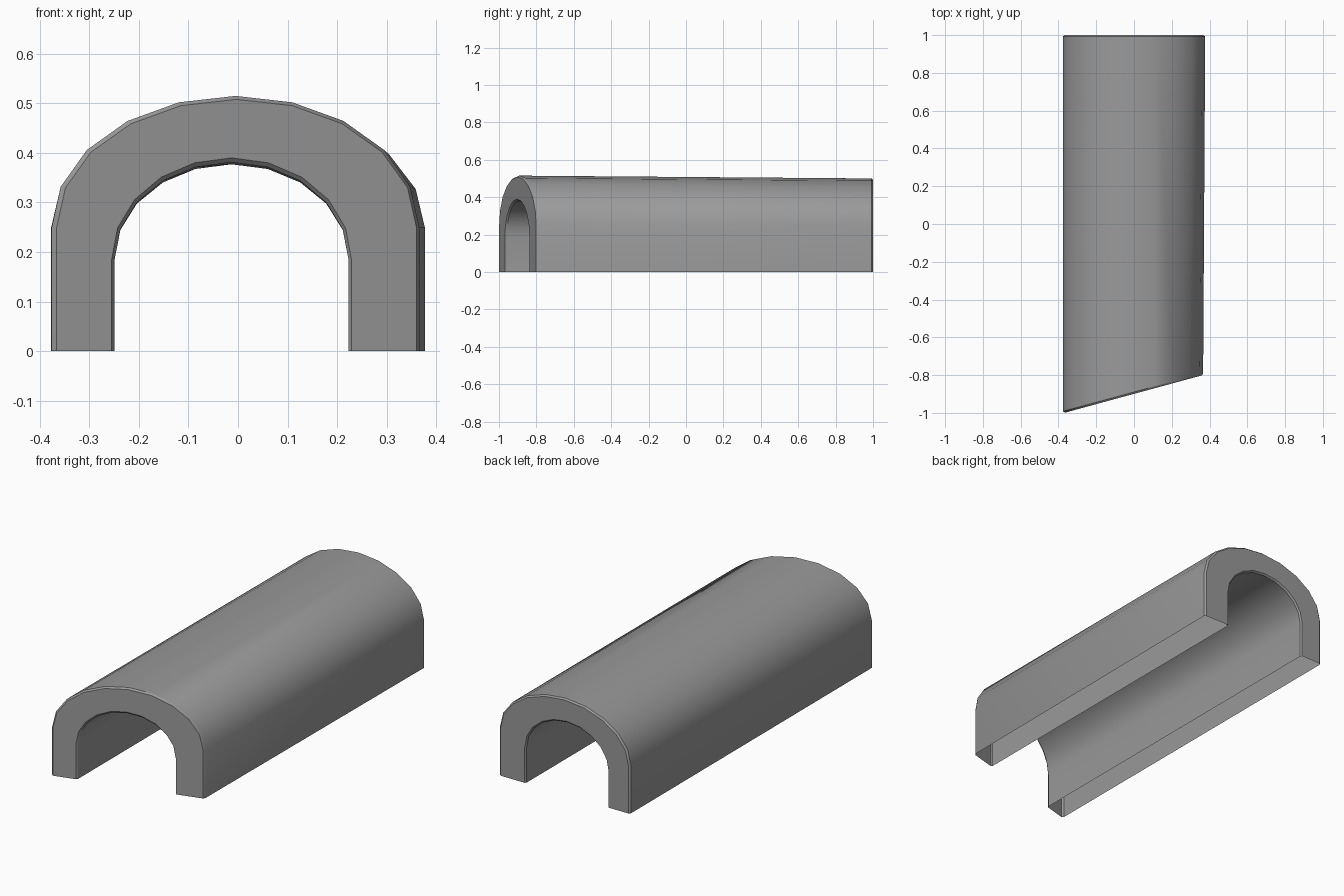
import bpy
import bmesh
import math

SEGMENTS = 10

cube = bpy.data.objects.get("Cube")
if cube:
    bpy.data.objects.remove(cube, do_unlink=True)

grey = bpy.data.materials.new("stone grey")
grey.use_nodes = True
grey.diffuse_color = (0.32, 0.32, 0.32, 1)
grey.node_tree.nodes["Principled BSDF"].inputs["Base Color"].default_value = grey.diffuse_color


def front_y(x):
    """Slanted front cut, reaching furthest forward on the -x side."""
    return -1 + 0.2 * (x + 0.37) / 0.735


def arch_ring(bm, left, right, spring, top, place):
    """Two straight legs joined by a faceted half ellipse."""
    mid, radius = (left + right) / 2, (right - left) / 2
    points = [(right, 0)]
    for i in range(SEGMENTS + 1):
        a = math.pi * i / SEGMENTS
        points.append((mid + radius * math.cos(a), spring + (top - spring) * math.sin(a)))
    points.append((left, 0))
    return [bm.verts.new((x, place(x), z)) for x, z in points]


def back(inset):
    return lambda x: 1 - inset


def front(inset):
    return lambda x: front_y(x) + inset


bm = bmesh.new()

# Rings run round the hollow wall: inside, front rim, outside, back rim
rings = [arch_ring(bm, *spec) for spec in (
    (-0.249, 0.223, 0.185, 0.377, back(0.008)),
    (-0.249, 0.223, 0.185, 0.381, front(0.008)),
    (-0.255, 0.229, 0.185, 0.390, front(0)),
    (-0.366, 0.360, 0.250, 0.508, front(0)),
    (-0.376, 0.366, 0.250, 0.515, front(0.01)),
    (-0.377, 0.377, 0.250, 0.500, back(0.008)),
    (-0.368, 0.368, 0.250, 0.493, back(0)),
    (-0.255, 0.229, 0.185, 0.385, back(0)),
)]

# Skin neighbouring rings, leaving the underside of the legs open
for k, ring in enumerate(rings):
    following = rings[(k + 1) % len(rings)]
    for i in range(len(ring) - 1):
        bm.faces.new((ring[i], ring[i + 1], following[i + 1], following[i]))
bmesh.ops.recalc_face_normals(bm, faces=bm.faces)

# Make the outer wall face outwards
bm.faces.ensure_lookup_table()
bm.normal_update()
crown = max(bm.faces, key=lambda f: f.calc_center_median().z)
if crown.normal.z < 0:
    bmesh.ops.reverse_faces(bm, faces=bm.faces)

mesh = bpy.data.meshes.new("tunnel_shell")
bm.to_mesh(mesh)
bm.free()
mesh.materials.append(grey)
tunnel = bpy.data.objects.new("tunnel_shell", mesh)
bpy.context.collection.objects.link(tunnel)

# Smooth the vault while keeping the rim chamfers crisp
bpy.context.view_layer.objects.active = tunnel
tunnel.select_set(True)
bpy.ops.object.shade_smooth_by_angle(angle=math.radians(30))
